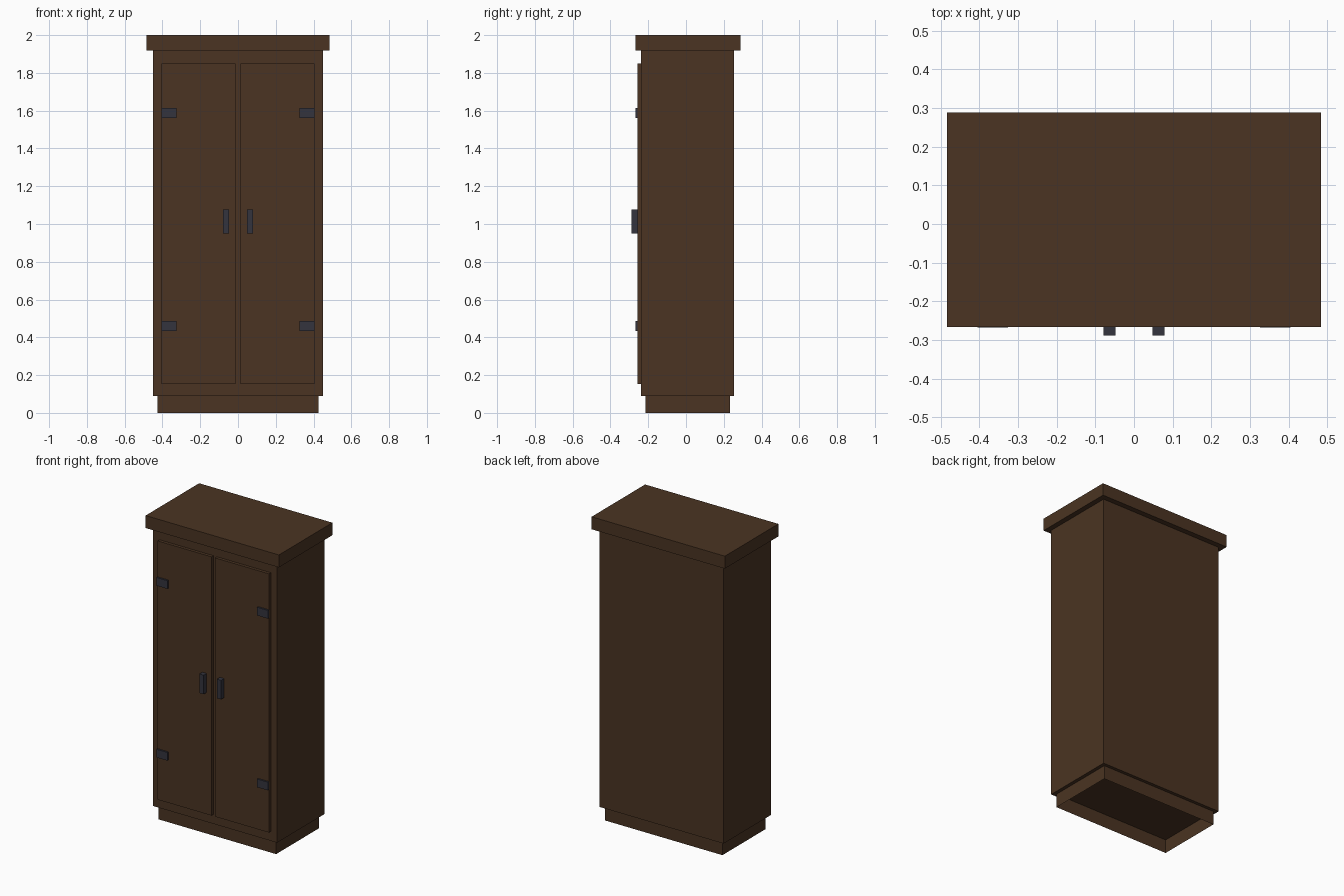
import bpy
import bmesh

cube = bpy.data.objects.get("Cube")
if cube:
    bpy.data.objects.remove(cube, do_unlink=True)


def make_material(name, rgb):
    mat = bpy.data.materials.new(name)
    mat.use_nodes = True
    mat.diffuse_color = (*rgb, 1)
    mat.node_tree.nodes["Principled BSDF"].inputs["Base Color"].default_value = (*rgb, 1)
    return mat


wood = make_material("dark brown wood", (0.069, 0.034, 0.016))
iron = make_material("dark iron", (0.034, 0.034, 0.048))


def box(name, mat, x, y, z, open_bottom=False):
    """Box spanning the (min, max) ranges x, y and z."""
    bm = bmesh.new()
    bmesh.ops.create_cube(bm, size=1)
    for v in bm.verts:
        v.co = [r[0] if c < 0 else r[1] for c, r in zip(v.co, (x, y, z))]
    if open_bottom:
        bm.normal_update()
        low = [f for f in bm.faces if f.normal.z < -0.5]
        bmesh.ops.delete(bm, geom=low, context="FACES_ONLY")
    mesh = bpy.data.meshes.new(name)
    bm.to_mesh(mesh)
    bm.free()
    mesh.materials.append(mat)
    obj = bpy.data.objects.new(name, mesh)
    bpy.context.collection.objects.link(obj)
    return obj


# Carcass: hollow plinth, cabinet body, overhanging top
box("plinth", wood, (-0.427, 0.427), (-0.214, 0.232), (0, 0.09), open_bottom=True)
box("body", wood, (-0.45, 0.45), (-0.237, 0.253), (0.09, 1.918))
box("top_board", wood, (-0.484, 0.484), (-0.267, 0.288), (1.918, 2))

# Doors with their hinges and handles, mirrored left and right
door_front = -0.257
for side, s in (("left", 1), ("right", -1)):
    def span(inner, outer):
        return tuple(sorted((s * inner, s * outer)))

    box(side + "_door", wood, span(0.013, 0.404), (door_front, -0.237), (0.152, 1.851))
    box(side + "_handle", iron, span(0.048, 0.079), (-0.288, door_front), (0.951, 1.076))
    for level, z in (("lower", 0.46), ("upper", 1.588)):
        box(f"{side}_{level}_hinge", iron, span(0.326, 0.405),
            (-0.268, door_front), (z - 0.027, z + 0.027))
